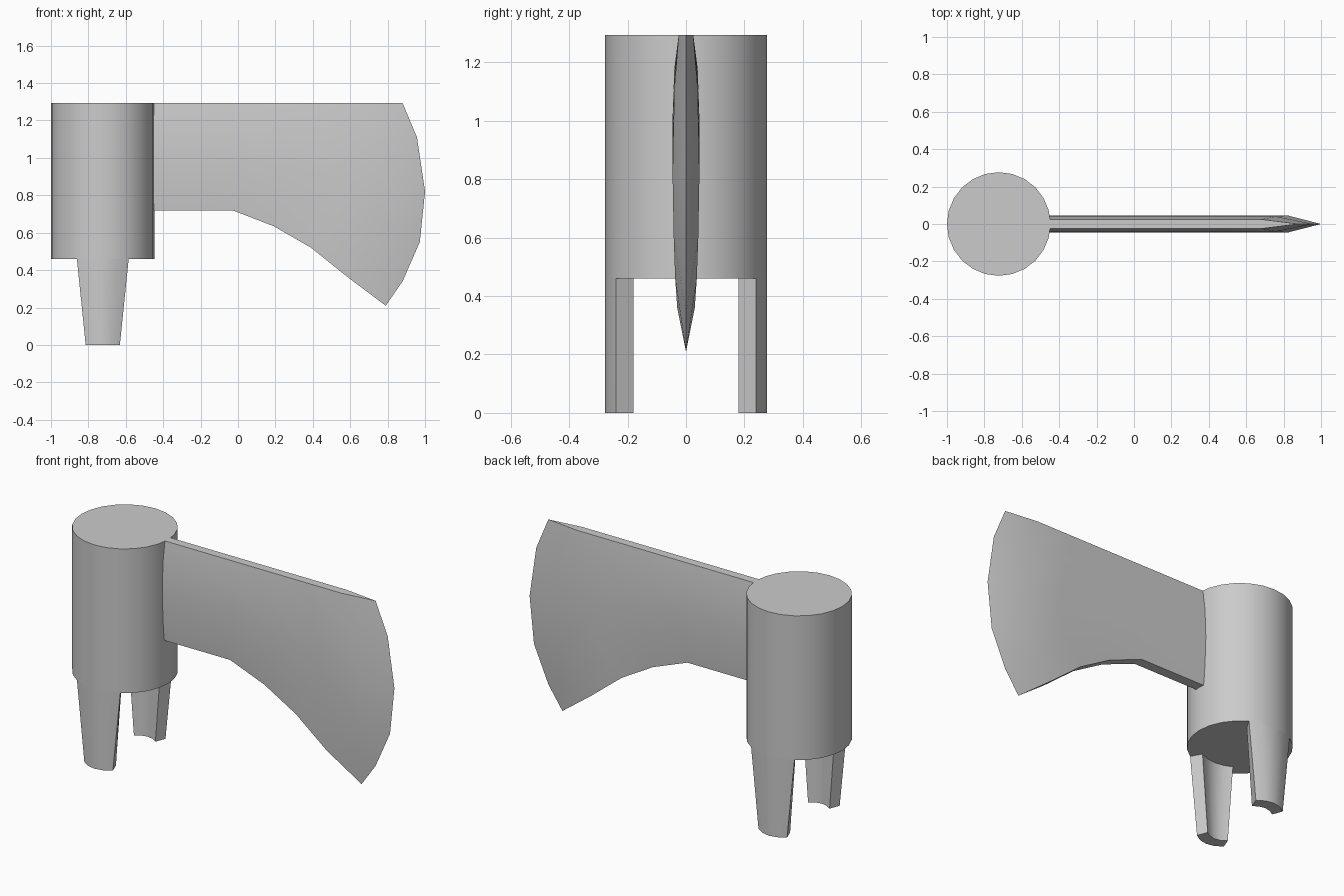
import bpy, bmesh
from math import sin, cos, radians

if "Cube" in bpy.data.objects:
    bpy.data.objects.remove(bpy.data.objects["Cube"])


def finish(bm, name):
    bmesh.ops.recalc_face_normals(bm, faces=bm.faces)
    me = bpy.data.meshes.new(name)
    bm.to_mesh(me)
    bm.free()
    ob = bpy.data.objects.new(name, me)
    bpy.context.collection.objects.link(ob)
    bpy.ops.object.select_all(action='DESELECT')
    ob.select_set(True)
    bpy.context.view_layer.objects.active = ob
    bpy.ops.object.shade_smooth_by_angle(angle=radians(30))
    return ob


CX, R, R_IN, Z_LOW, TOP = -0.723, 0.277, 0.208, 0.46, 1.293


def loft(bm, low, high):
    # closed prism between two matching outlines
    a = [bm.verts.new(p) for p in low]
    b = [bm.verts.new(p) for p in high]
    n = len(a)
    for i in range(n):
        j = (i + 1) % n
        bm.faces.new((a[i], a[j], b[j], b[i]))
    bm.faces.new(a[::-1])
    bm.faces.new(b)


# Solid 24-sided head
bm = bmesh.new()
ring = [(CX + R * cos(radians(15 * i)), R * sin(radians(15 * i))) for i in range(24)]
loft(bm, [(x, y, Z_LOW) for x, y in ring], [(x, y, TOP) for x, y in ring])
finish(bm, "head_barrel")

# Two curved prongs, narrowing in x toward the bottom
for name, side in (("front_prong", -1), ("back_prong", 1)):
    bm = bmesh.new()
    angs = [radians(a) for a in (60, 75, 90, 105, 120)]
    sec = [(R * cos(a), side * R * sin(a)) for a in angs]
    sec += [(R_IN * cos(a), side * R_IN * sin(a)) for a in reversed(angs)]
    loft(bm, [(CX + 0.66 * x, y, 0) for x, y in sec],
         [(CX + x, y, Z_LOW) for x, y in sec])
    finish(bm, name)

# Blade: rows run top to bottom, columns run from barrel to cutting edge
frac = [0, 0.2, 0.5, 0.7, 0.88, 1]
half = [0.025, 0.04, 0.046, 0.042, 0.037, 0.03]
bevel = [(0.68, TOP), (0.76, 1.11), (0.82, 0.82), (0.80, 0.60), (0.70, 0.46), (0.59, 0.36)]
edge = [(0.88, TOP), (0.957, 1.11), (1.0, 0.82), (0.972, 0.55), (0.88, 0.34), (0.79, 0.21)]
start = [(-0.03, TOP - f * (TOP - 0.72)) for f in frac]
cols = [[(-0.50, z) for _, z in start]]
for t, sag in ((0, 0), (0.355, 0.043), (0.677, 0.044), (1, 0)):
    cols.append([(a[0] + t * (b[0] - a[0]), a[1] + t * (b[1] - a[1]) + sag * f)
                 for a, b, f in zip(start, bevel, frac)])

bm = bmesh.new()
tip = [bm.verts.new((x, 0, z)) for x, z in edge]
sides = []
for s in (-1, 1):
    g = [[bm.verts.new((x, s * h, z)) for (x, z), h in zip(c, half)] for c in cols]
    g.append(tip)
    sides.append(g)
    for c in range(len(g) - 1):
        for r in range(5):
            bm.faces.new((g[c][r], g[c + 1][r], g[c + 1][r + 1], g[c][r + 1]))
# top, bottom and inner end strips between the two sides
p, q = sides
for r in (0, 5):
    for c in range(len(cols) - 1):
        bm.faces.new((p[c][r], p[c + 1][r], q[c + 1][r], q[c][r]))
    bm.faces.new((p[-2][r], tip[r], q[-2][r]))
for r in range(5):
    bm.faces.new((p[0][r], p[0][r + 1], q[0][r + 1], q[0][r]))
finish(bm, "axe_blade")
